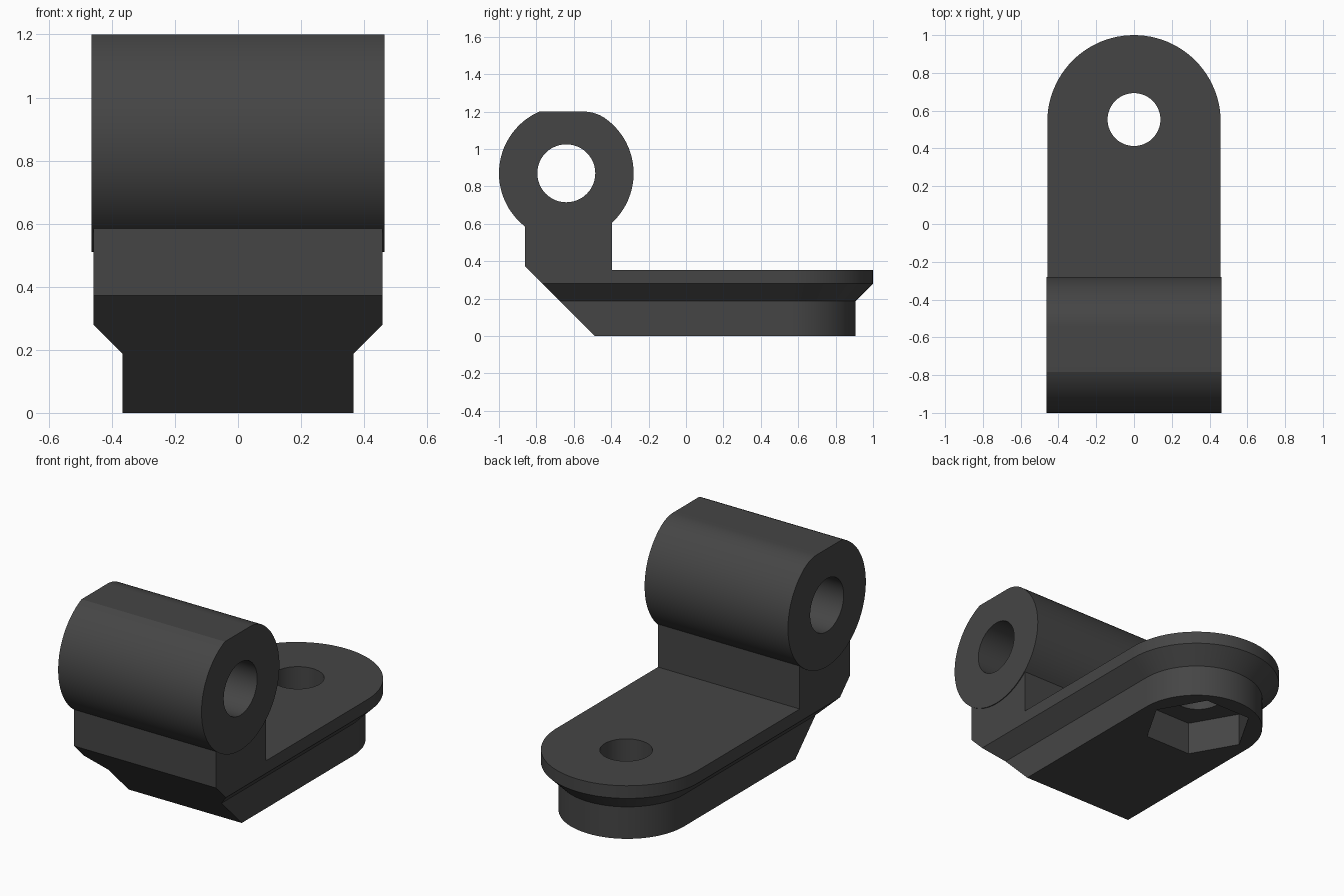
import bpy, bmesh, math
from mathutils import Matrix, Vector

if "Cube" in bpy.data.objects:
    bpy.data.objects.remove(bpy.data.objects["Cube"])

grey = bpy.data.materials.new("dark grey")
grey.diffuse_color = (0.06, 0.06, 0.06, 1)
grey.use_nodes = True
grey.node_tree.nodes["Principled BSDF"].inputs["Base Color"].default_value = grey.diffuse_color

HOLE_Y = 0.553                 # bolt hole centre
PIN_Y, PIN_Z = -0.64, 0.87     # barrel axis


def loft(name, rings):
    """Solid through matching closed rings of 3D points, capped at both ends."""
    bm = bmesh.new()
    loops = [[bm.verts.new(p) for p in ring] for ring in rings]
    n = len(loops[0])
    for a, b in zip(loops, loops[1:]):
        for i in range(n):
            j = (i + 1) % n
            bm.faces.new((a[i], a[j], b[j], b[i]))
    bm.faces.new(loops[0])
    bm.faces.new(loops[-1])
    bmesh.ops.recalc_face_normals(bm, faces=bm.faces)
    mesh = bpy.data.meshes.new(name)
    bm.to_mesh(mesh)
    bm.free()
    mesh.materials.append(grey)
    ob = bpy.data.objects.new(name, mesh)
    bpy.context.collection.objects.link(ob)
    return ob


def extrude_x(name, profile, half):
    return loft(name, [[(x, y, z) for y, z in profile] for x in (-half, half)])


def prism_z(name, sides, radius, z0, z1):
    pts = [(radius * math.cos(2 * math.pi * i / sides),
            HOLE_Y + radius * math.sin(2 * math.pi * i / sides)) for i in range(sides)]
    return loft(name, [[(x, y, z) for x, y in pts] for z in (z0, z1)])


def combine(target, other, operation):
    """Apply a boolean and remove the helper."""
    mod = target.modifiers.new(operation, 'BOOLEAN')
    mod.operation, mod.solver, mod.object = operation, 'EXACT', other
    bpy.context.view_layer.objects.active = target
    bpy.ops.object.modifier_apply(modifier=mod.name)
    bpy.data.objects.remove(other)


def arc(cy, cz, r, a0, a1, n):
    return [(cy + r * math.cos(math.radians(a0 + (a1 - a0) * i / n)),
             cz + r * math.sin(math.radians(a0 + (a1 - a0) * i / n))) for i in range(n + 1)]


# Foot: round-ended plate that flares out to a wider flange
def foot_ring(w, z):
    outline = [(w, -0.86)] + arc(0, 0.541, w, 0, 180, 48) + [(-w, -0.86)]
    return [(x, y, z) for x, y in outline]

bracket = loft("hinge_bracket", [foot_ring(0.366, 0), foot_ring(0.366, 0.187),
                                 foot_ring(0.459, 0.28), foot_ring(0.459, 0.354)])

# Post rising from the front of the foot
post = extrude_x("post", [(-0.86, 0.30), (-0.396, 0.30), (-0.396, 0.75), (-0.86, 0.75)], 0.459)
combine(bracket, post, 'UNION')

# Barrel: flat on top, blended into the round on the back side
flat = math.degrees(math.asin(0.33 / 0.36))
profile = arc(PIN_Y, PIN_Z, 0.36, 180 - flat, 360 + 53.9, 80)
profile += arc(-0.548, 0.996, 0.204, 53.9, 90, 12)[1:]
barrel = extrude_x("barrel", profile, 0.464)
combine(bracket, barrel, 'UNION')

# Sloped underside at the front
wedge = extrude_x("wedge", [(-1.06, 0.572), (-0.288, -0.2), (-1.06, -0.2)], 0.8)
combine(bracket, wedge, 'DIFFERENCE')

# Pin hole, bolt hole and hexagonal nut pocket
pin = extrude_x("pin_hole", arc(PIN_Y, PIN_Z, 0.155, 0, 360, 48)[:-1], 0.8)
combine(bracket, pin, 'DIFFERENCE')
combine(bracket, prism_z("bolt_hole", 48, 0.14, -0.2, 0.6), 'DIFFERENCE')
combine(bracket, prism_z("nut_pocket", 6, 0.30, -0.2, 0.195), 'DIFFERENCE')

# Smooth the round walls, keep the machined edges sharp
bpy.ops.object.select_all(action='DESELECT')
bracket.select_set(True)
bpy.context.view_layer.objects.active = bracket
bpy.ops.object.shade_smooth_by_angle(angle=math.radians(20))
